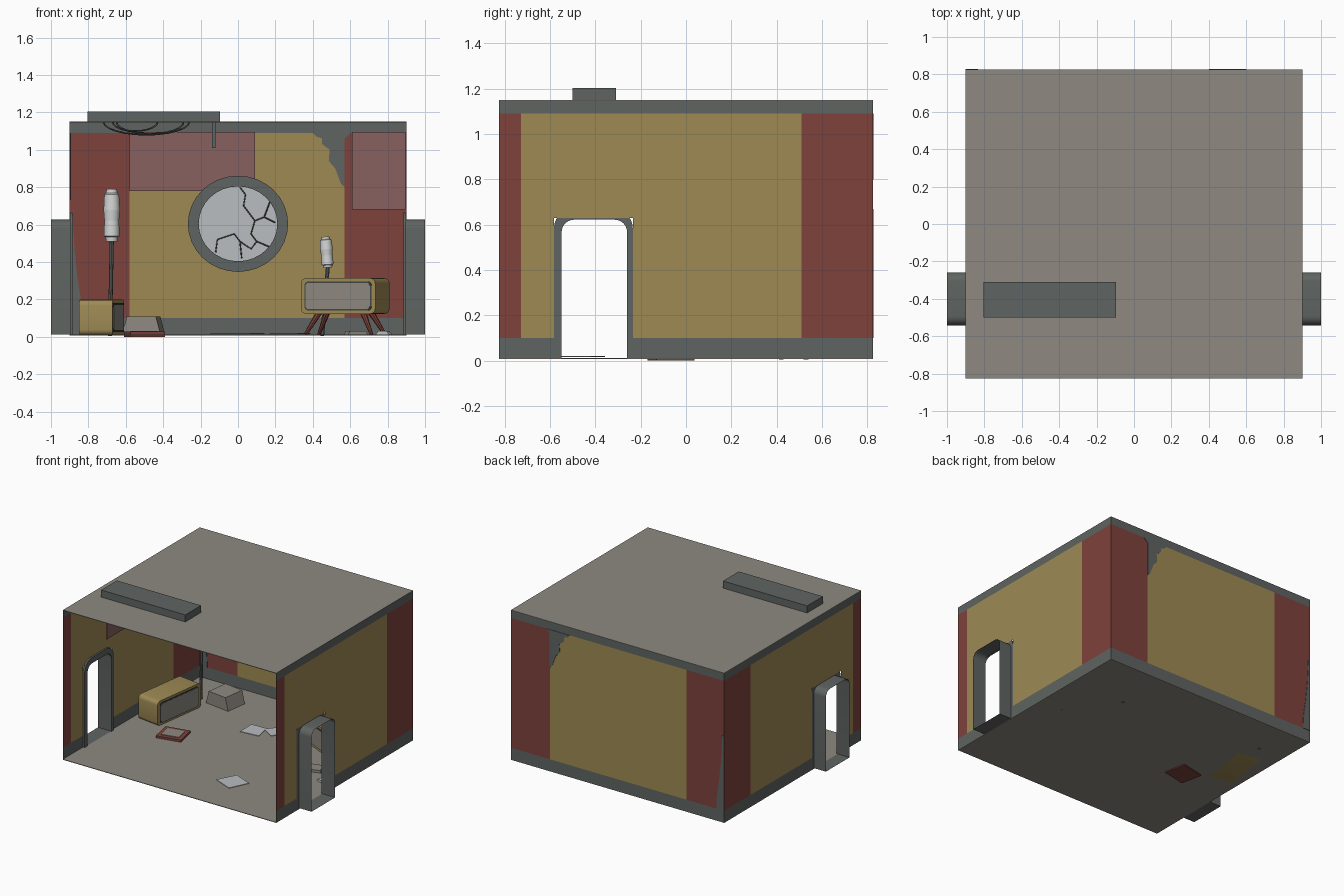
import bpy, bmesh, math, random
from mathutils import Vector, Matrix

random.seed(4)
if "Cube" in bpy.data.objects:
    bpy.data.objects.remove(bpy.data.objects["Cube"])


def material(name, rgb):
    lin = [(c / 255 / 12.92) if c < 11 else ((c / 255 + .055) / 1.055) ** 2.4 for c in rgb]
    m = bpy.data.materials.new(name)
    m.use_nodes = True
    m.diffuse_color = (*lin, 1)
    m.node_tree.nodes["Principled BSDF"].inputs["Base Color"].default_value = (*lin, 1)
    return m


YELLOW = material("mustard paint", (158, 138, 84))
RED = material("dark red paint", (126, 66, 60))
PALE = material("faded red", (135, 97, 96))
GREY = material("slate grey", (95, 100, 97))
STONE = material("warm grey", (142, 137, 129))
GLASS = material("pale glass", (186, 190, 192))
WHITE = material("lamp white", (212, 214, 214))
DARK = material("dark wire", (66, 69, 67))

FLOOR, BASE, TRIM, TOP = .012, .1, 1.09, 1.15
X, Y = .9, .825


def finish(name, bm, mats, smooth=False):
    bmesh.ops.recalc_face_normals(bm, faces=bm.faces)
    me = bpy.data.meshes.new(name)
    bm.to_mesh(me)
    bm.free()
    for m in mats:
        me.materials.append(m)
    ob = bpy.data.objects.new(name, me)
    bpy.context.collection.objects.link(ob)
    if smooth:
        bpy.ops.object.select_all(action='DESELECT')
        ob.select_set(True)
        bpy.context.view_layer.objects.active = ob
        bpy.ops.object.shade_smooth_by_angle(angle=math.radians(40))
    return ob


def place(loc, rot=0):
    return Matrix.Translation(loc) @ Matrix.Rotation(math.radians(rot), 4, 'Z')


def box(name, mat, size, matrix, bevel=0, taper=1):
    bm = bmesh.new()
    bmesh.ops.create_cube(bm, size=1)
    for v in bm.verts:
        if v.co.z > 0:
            v.co.x *= taper
        v.co = Vector(a * b for a, b in zip(v.co, size))
    if bevel:
        edges = [e for e in bm.edges if abs((e.verts[0].co - e.verts[1].co).y) > 1e-4]
        bmesh.ops.bevel(bm, geom=edges, offset=bevel, segments=4, profile=.5, affect='EDGES')
    bm.transform(matrix)
    return finish(name, bm, [mat], bool(bevel))


def plate(name, mat, points, normal, depth=.004):
    """Flat outline given thickness along its normal."""
    bm = bmesh.new()
    f = bm.faces.new([bm.verts.new(p) for p in points])
    out = bmesh.ops.extrude_face_region(bm, geom=[f])["geom"]
    for v in out:
        if isinstance(v, bmesh.types.BMVert):
            v.co += Vector(normal) * depth
    return finish(name, bm, [mat])


def rod(name, mat, a, b, r1, r2=None, sides=8):
    a, b = Vector(a), Vector(b)
    bm = bmesh.new()
    bmesh.ops.create_cone(bm, cap_ends=True, segments=sides, radius1=r1,
                          radius2=r2 or r1, depth=(b - a).length)
    bm.transform(Matrix.Translation((a + b) / 2) @
                 (b - a).to_track_quat('Z', 'Y').to_matrix().to_4x4())
    return finish(name, bm, [mat], True)


def wire(name, paths, radius, mat=DARK):
    cu = bpy.data.curves.new(name, 'CURVE')
    cu.dimensions = '3D'
    cu.bevel_depth, cu.bevel_resolution = radius, 1
    for path in paths:
        s = cu.splines.new('POLY')
        s.points.add(len(path) - 1)
        for p, q in zip(s.points, path):
            p.co = (*q, 1)
    cu.materials.append(mat)
    bpy.context.collection.objects.link(bpy.data.objects.new(name, cu))


def wall(name, cuts, to_xyz, reds, hole=None):
    """Painted sheet split into skirting, panels and top trim."""
    heights = [FLOOR, BASE, .63, TRIM, TOP]
    bm = bmesh.new()
    for i, (a, b) in enumerate(zip(cuts, cuts[1:])):
        for j, (lo, hi) in enumerate(zip(heights, heights[1:])):
            if i == hole and j < 2:
                continue
            f = bm.faces.new([bm.verts.new(to_xyz(*p)) for p in
                              ((a, lo), (b, lo), (b, hi), (a, hi))])
            f.material_index = 2 if j in (0, 3) else (1 if i in reds else 0)
    bmesh.ops.remove_doubles(bm, verts=bm.verts, dist=1e-5)
    finish(name, bm, [YELLOW, RED, GREY])


def arch(y0, y1, top, r):
    pts = [(y0, FLOOR)]
    for cy, start in ((y0 + r, 180), (y1 - r, 90)):
        for k in range(7):
            t = math.radians(start - 15 * k)
            pts.append((cy + r * math.cos(t), top - r + r * math.sin(t)))
    return pts + [(y1, FLOOR)]


def loft(name, mat, rings, closed_rings=False, closed=False):
    """Skin a list of matching point rows."""
    bm = bmesh.new()
    rows = [[bm.verts.new(p) for p in ring] for ring in rings]
    pairs = list(zip(rows, rows[1:])) + ([(rows[-1], rows[0])] if closed_rings else [])
    n = len(rows[0])
    for a, b in pairs:
        for k in range(n if closed else n - 1):
            bm.faces.new((a[k], a[(k + 1) % n], b[(k + 1) % n], b[k]))
    return finish(name, bm, [mat], True)


# Room shell, open at the front
for name, z in (("floor", FLOOR), ("ceiling", TOP)):
    box(name, STONE, (2 * X, 2 * Y, .004), place((0, 0, z - .002)))
wall("back_wall", [-X, -.58, .57, X], lambda u, z: (u, Y, z), (0, 2))

# Side walls with doorways: inner arch frame and outer tunnel
for side, s in (("left", 1), ("right", -1)):
    wall(side + "_wall", [-Y, -.728, -.583, -.235, .51, Y],
         lambda u, z: (s * X, u, z), (0, 4), 2)
    outer, inner = arch(-.583, -.235, .665, .08), arch(-.549, -.26, .622, .055)
    loft(side + "_door_frame", GREY,
         [[(s * x, y, z) for y, z in prof] for x, prof in
          ((.898, outer), (.885, outer), (.885, inner), (.898, inner))], True)
    loft(side + "_door_tunnel", GREY,
         [[(s * x, y, z) for y, z in arch(-.542, -.258, .626, .05)] for x in (X - .01, 1.0)],
         closed=True)

# Peeled paint, on both faces of the back wall
peel = [(.4, 1.09), (.42, 1.07), (.45, 1.06), (.45, 1.03), (.49, 1), (.485, .94),
        (.52, .9), (.55, .82), (.57, .8), (.57, 1.06), (.6, 1.09)]
corner = [(-X, .1), (-.835, .1), (-.84, .2), (-.86, .33), (-.875, .48), (-.885, .67), (-X, .67)]
for name, shape in (("peeled_patch", peel), ("worn_corner", corner)):
    plate(name, GREY, [(x, Y - .003, z) for x, z in shape], (0, 1, 0), .006)

# Faded wall panels
for name, x0, x1, z0 in (("wide_panel", -.58, .09, .78), ("small_panel", .61, .895, .68)):
    plate(name, PALE, [(x0, Y - .005, z0), (x1, Y - .005, z0),
                       (x1, Y - .005, 1.095), (x0, Y - .005, 1.095)], (0, -1, 0))
plate("side_panel", PALE, [(-X + .003, y, z) for y, z in
                           ((-.305, .73), (.3, .73), (.3, 1.09), (-.305, 1.09))], (1, 0, 0))

# Round cracked window on the back wall
def oval(rx, rz, y):
    ts = [math.tau * k / 32 for k in range(32)]
    return [(rx * math.cos(t), y, .604 + rz * math.sin(t)) for t in ts]

loft("window_ring", GREY, [oval(.268, .257, Y - .004), oval(.268, .257, Y - .04),
                           oval(.21, .2, Y - .04), oval(.21, .2, Y - .004)], True, True)
plate("window_glass", GLASS, oval(.212, .202, Y - .006), (0, -1, 0))
cracks = [[(.01, .8), (.04, .76), (.03, .7), (.09, .62), (.07, .55), (.1, .51), (.17, .48)],
          [(.09, .62), (.14, .64), (.2, .61)], [(.14, .64), (.17, .72)],
          [(-.12, .45), (-.11, .52), (-.02, .55), (.01, .51), (.02, .42)],
          [(.01, .51), (.07, .47), (.1, .51)]]
wire("window_cracks", [[(x, Y - .012, z) for x, z in c] for c in cracks], .004)

# Ceiling fixture with sagging cables and a hanging rod
box("roof_fixture", GREY, (.71, .19, .055), place((-.45, -.405, TOP + .0265)))
wire("sagging_cables", [[(c + w * math.cos(t), -.4 + o, TOP - d * math.sin(t))
                         for t in (math.pi * k / 12 for k in range(13))]
                        for c, w, d, o in ((-.49, .23, .07, 0), (-.47, .18, .065, .04),
                                           (-.55, .12, .05, -.04))], .005)
box("hanging_rod", GREY, (.018, .018, .14), place((-.13, -.4, 1.08)))

# Televisions: rounded cabinet, dark bezel, screen
def television(name, m, z0):
    w, d, h = .44, .18, .19
    body = m @ Matrix.Translation((0, 0, z0 + h / 2))
    box(name + "_cabinet", YELLOW, (w, d, h), body, .03)
    box(name + "_bezel", DARK, (w - .045, .006, h - .035), body @ place((0, -d / 2, 0)), .022)
    box(name + "_screen", STONE, (w - .06, .008, h - .05),
        body @ place((0, -d / 2 - .001, 0)), .018)

stand = place((.573, .22, 0), -25)
television("standing_television", stand, .123)
for sx in (-1, 1):
    for sy in (-1, 1):
        rod("television_leg", RED, stand @ Vector((sx * .195, sy * .085, FLOOR)),
            stand @ Vector((sx * .13, sy * .05, .13)), .009, .017)
television("fallen_television", place((-.73, .22, 0), 82), .008)

# Lamps: thin pole and bulging shade
def lamp(name, foot, neck, tip, r):
    foot, neck, tip = Vector(foot), Vector(neck), Vector(tip)
    rod(name + "_pole", GREY, foot, neck, .011)
    stops = [(0, .7), (.08, .75), (.1, .95), (.4, .9), (.6, 1), (.9, .9), (.92, .7), (1, .65)]
    for (a, ra), (b, rb) in zip(stops, stops[1:]):
        rod(name + "_shade", WHITE, neck.lerp(tip, a), neck.lerp(tip, b), r * ra, r * rb, 10)

lamp("tall_lamp", (-.685, .53, .005), (-.675, .53, .51), (-.675, .53, .79), .046)
lamp("short_lamp", (.45, .42, .005), (.48, .43, .37), (.468, .43, .535), .034)

# Floor clutter: tray, stone block, rubble and loose sheets
box("red_tray", RED, (.19, .17, .028), place((-.5, -.066, .014), 12))
box("tray_inset", STONE, (.13, .11, .006), place((-.5, -.066, .029), 12))
block = box("stone_block", STONE, (.21, .17, .1), place((-.505, .57, .058), -8), taper=.75)
box("rubble", STONE, (.11, .09, .022), place((.63, .04, .02), 15), taper=.8)
box("rubble_chip", GLASS, (.08, .05, .02), place((.78, -.09, .02), -20), taper=.6)
for x, y, r, turn in ((.28, -.46, .13, 20), (-.08, .32, .1, 50), (.05, .38, .09, 10)):
    ring = []
    for k in range(4):
        t = math.radians(turn + 90 * k)
        rr = r * random.uniform(.8, 1.1)
        ring.append((x + rr * math.cos(t), y + rr * math.sin(t), .016))
    plate("loose_sheet", GLASS, ring, (0, 0, 1))
